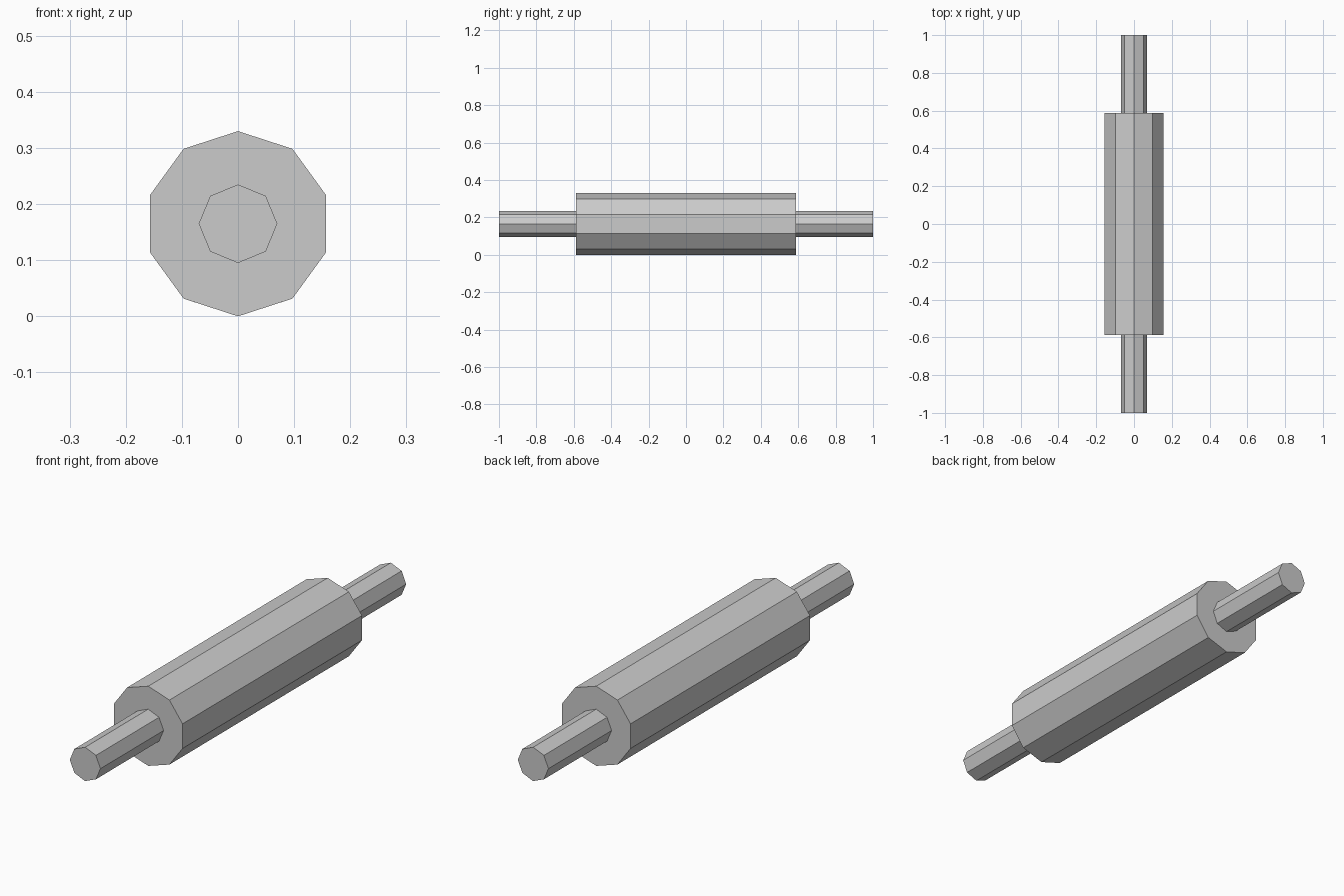
import bpy
import bmesh
from math import pi
from mathutils import Matrix

cube = bpy.data.objects.get("Cube")
if cube:
    bpy.data.objects.remove(cube, do_unlink=True)

AXIS_HEIGHT = 0.165

# Single plain grey
grey = bpy.data.materials.new("plain_grey")
grey.use_nodes = True
colour = (0.6, 0.6, 0.6, 1)
grey.diffuse_color = colour
grey.node_tree.nodes["Principled BSDF"].inputs["Base Color"].default_value = colour


def prism(name, sides, radius, length):
    """Flat-shaded prism lying along y, with a corner pointing straight up."""
    bm = bmesh.new()
    bmesh.ops.create_cone(bm, cap_ends=True, segments=sides, radius1=radius,
                          radius2=radius, depth=length,
                          matrix=Matrix.Rotation(pi / 2, 4, "X"))
    mesh = bpy.data.meshes.new(name)
    bm.to_mesh(mesh)
    bm.free()
    mesh.materials.append(grey)
    obj = bpy.data.objects.new(name, mesh)
    obj.location.z = AXIS_HEIGHT
    bpy.context.collection.objects.link(obj)
    return obj


# Ten-sided roller and the eight-sided rod that forms both handles
prism("roller_body", 10, 0.165, 1.174)
prism("handle_rod", 8, 0.07, 2.0)
